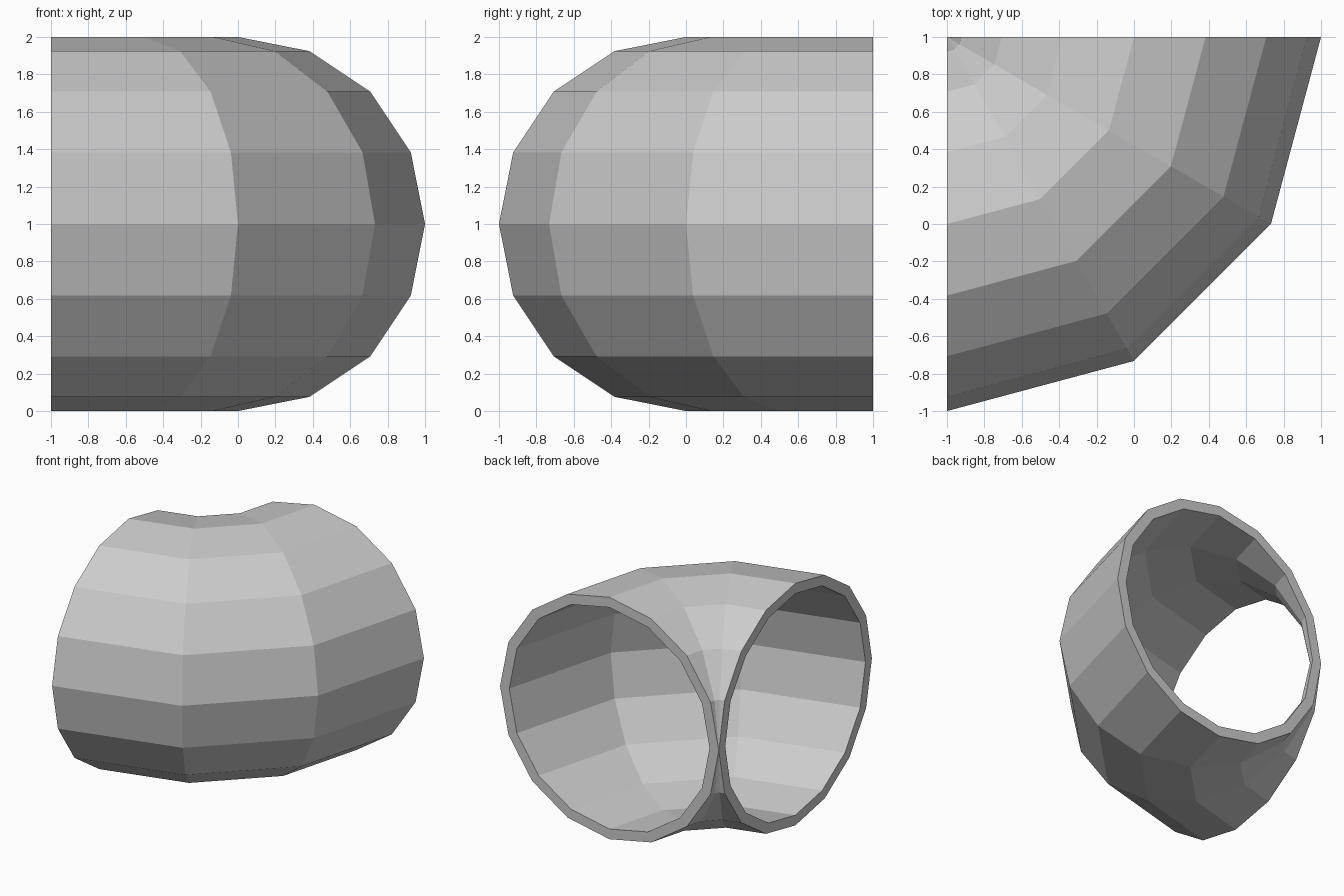
import bpy, bmesh
from math import cos, sin, pi, radians

if "Cube" in bpy.data.objects:
    bpy.data.objects.remove(bpy.data.objects["Cube"])

SIDES, STEPS = 16, 3          # round section, bend segments
BEND, OUTER, INNER = 1.0, 1.0, 0.916
PIVOT = (-1.0, 1.0)           # vertical axis of the bend

bm = bmesh.new()


def ring(radius, angle):
    """One round cross-section, turned about the pivot."""
    verts = []
    for k in range(SIDES):
        t = 2 * pi * k / SIDES
        r = BEND + radius * cos(t)
        verts.append(bm.verts.new((PIVOT[0] + r * cos(angle),
                                   PIVOT[1] + r * sin(angle),
                                   1 + radius * sin(t))))
    return verts


def bridge(a, b):
    for k in range(SIDES):
        n = (k + 1) % SIDES
        bm.faces.new((a[k], a[n], b[n], b[k]))


angles = [radians(-90 + 90 * i / STEPS) for i in range(STEPS + 1)]
outer = [ring(OUTER, a) for a in angles]
inner = [ring(INNER, a) for a in angles]

# Outer and inner walls
for i in range(STEPS):
    bridge(outer[i + 1], outer[i])
    bridge(inner[i], inner[i + 1])

# Flat rims at both open ends
bridge(outer[0], inner[0])
bridge(inner[-1], outer[-1])

# Pinch the inside of the bend together at the pivot
bmesh.ops.remove_doubles(bm, verts=bm.verts[:], dist=1e-4)
bmesh.ops.recalc_face_normals(bm, faces=bm.faces[:])

mesh = bpy.data.meshes.new("pipe_elbow")
bm.to_mesh(mesh)
bm.free()
bpy.context.collection.objects.link(bpy.data.objects.new("pipe_elbow", mesh))
